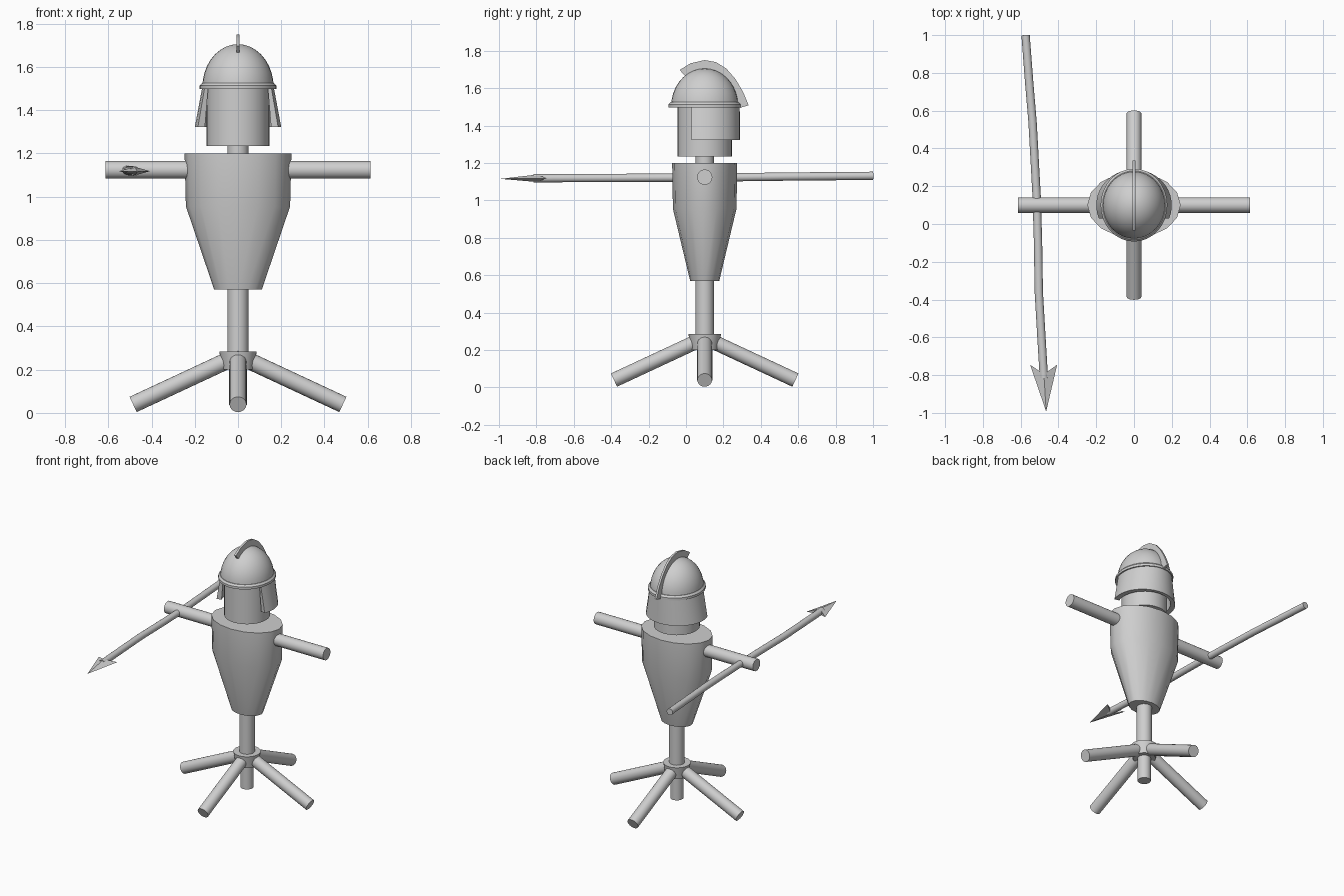
import bpy, bmesh, math
from mathutils import Vector

if "Cube" in bpy.data.objects:
    bpy.data.objects.remove(bpy.data.objects["Cube"])

CY = 0.1  # y of the figure's upright axis
grey = bpy.data.materials.new("plain grey")
grey.diffuse_color = (0.62, 0.62, 0.62, 1)
grey.use_nodes = True
grey.node_tree.nodes["Principled BSDF"].inputs["Base Color"].default_value = grey.diffuse_color


def finish(name, bm, angle=35):
    bmesh.ops.recalc_face_normals(bm, faces=bm.faces)
    me = bpy.data.meshes.new(name)
    bm.to_mesh(me)
    bm.free()
    ob = bpy.data.objects.new(name, me)
    bpy.context.collection.objects.link(ob)
    me.materials.append(grey)
    bpy.ops.object.select_all(action='DESELECT')
    ob.select_set(True)
    bpy.context.view_layer.objects.active = ob
    bpy.ops.object.shade_smooth_by_angle(angle=math.radians(angle))
    return ob


def bridge(bm, rings, closed=True, caps=True):
    """Skin a list of equal-length vertex rings."""
    n = len(rings[0])
    for a, b in zip(rings, rings[1:]):
        for i in range(n if closed else n - 1):
            j = (i + 1) % n
            bm.faces.new((a[i], a[j], b[j], b[i]))
    if caps:
        bm.faces.new(rings[0][::-1])
        bm.faces.new(rings[-1])


def loft(name, sections, n=32, angle=35):
    """Stack of ellipses (z, x radius, y radius) on the upright axis."""
    bm = bmesh.new()
    rings = []
    for z, rx, ry in sections:
        rings.append([bm.verts.new((rx * math.cos(t), CY + ry * math.sin(t), z))
                      for t in (2 * math.pi * i / n for i in range(n))])
    bridge(bm, rings)
    return finish(name, bm, angle)


def tube(name, points, r, n=20):
    """Round bar following a path."""
    pts = [Vector(p) for p in points]
    bm = bmesh.new()
    rings = []
    for i, p in enumerate(pts):
        d = (pts[min(i + 1, len(pts) - 1)] - pts[max(i - 1, 0)]).normalized()
        u = d.orthogonal().normalized() if abs(d.z) > 0.9 else d.cross(Vector((0, 0, 1))).normalized()
        v = d.cross(u)
        rings.append([bm.verts.new(p + r * (math.cos(t) * u + math.sin(t) * v))
                      for t in (2 * math.pi * k / n for k in range(n))])
    bridge(bm, rings)
    return finish(name, bm)


# Stand: post, hub and four splayed legs
tube("post", [(0, CY, 0.2), (0, CY, 0.58)], 0.049)
tube("lower_post", [(0, CY, 0.037), (0, CY, 0.22)], 0.042)
loft("hub", [(0.2, 0.072, 0.072), (0.285, 0.087, 0.087)])
for k, side in enumerate(("right", "back", "left", "front")):
    a = k * math.pi / 2
    c, s = math.cos(a), math.sin(a)
    tube("leg_" + side, [(0.03 * c, CY + 0.03 * s, 0.251),
                         (0.485 * c, CY + 0.485 * s, 0.039)], 0.039)

# Torso, arms, neck and head
loft("torso", [(0.57, 0.11, 0.078), (0.955, 0.241, 0.17), (1.2, 0.247, 0.174)], n=16)
tube("arms", [(-0.613, CY, 1.124), (0.613, CY, 1.124)], 0.041)
tube("neck", [(0, CY, 1.19), (0, CY, 1.25)], 0.049)
loft("head", [(1.235, 0.145, 0.145), (1.51, 0.145, 0.145)])

# Helmet dome and brim
dome = [(1.505 + 0.2 * math.sin(t), 0.165 * math.cos(t), 0.179 * math.cos(t))
        for t in (math.radians(d) for d in (0, 10, 20, 30, 40, 50, 60, 70, 80, 88))]
loft("helmet_dome", dome)
loft("helmet_brim", [(1.497, 0.177, 0.193), (1.513, 0.177, 0.193), (1.525, 0.166, 0.182)])

# Neck guard wrapping the sides and back of the head
bm = bmesh.new()
rings = []
for i in range(25):
    t = math.radians(-22 + 224 * i / 24)
    rings.append([bm.verts.new((rx * math.cos(t), CY + ry * math.sin(t), z))
                  for rx, ry, z in ((0.148, 0.165, 1.51), (0.165, 0.187, 1.51),
                                    (0.2, 0.189, 1.322), (0.165, 0.167, 1.322))])
bridge(bm, rings)
finish("neck_guard", bm)

# Crest: thin curved plate over the dome
outer = [(-0.034, 1.697), (0.025, 1.733), (0.1, 1.75), (0.16, 1.739),
         (0.215, 1.705), (0.265, 1.648), (0.305, 1.58), (0.335, 1.508)]
inner = [(0.0, 1.66), (0.04, 1.683), (0.1, 1.695), (0.145, 1.687),
         (0.19, 1.66), (0.23, 1.61), (0.265, 1.555), (0.29, 1.495)]
bm = bmesh.new()
rings = [[bm.verts.new((x, y, z)) for x, (y, z) in ((-0.007, o), (0.007, o), (0.007, i), (-0.007, i))]
         for o, i in zip(outer, inner)]
bridge(bm, rings)
finish("crest", bm)

# Spear shaft, slightly bent
tube("spear_shaft", [(-0.574, 1.0, 1.131), (-0.555, 0.75, 1.129), (-0.537, 0.54, 1.127),
                     (-0.515, 0.14, 1.122), (-0.508, -0.1, 1.121), (-0.504, -0.36, 1.12),
                     (-0.49, -0.6, 1.119), (-0.477, -0.815, 1.118)], 0.022, n=16)

# Barbed spear head
bm = bmesh.new()
tip = bm.verts.new((-0.465, -0.993, 1.115))
left = bm.verts.new((-0.55, -0.745, 1.118))
right = bm.verts.new((-0.407, -0.745, 1.118))
top = bm.verts.new((-0.477, -0.795, 1.138))
low = bm.verts.new((-0.477, -0.795, 1.098))
for barb in (left, right):
    bm.faces.new((tip, top, barb))
    bm.faces.new((tip, barb, low))
    bm.faces.new((top, low, barb))
finish("spear_head", bm, 20)
